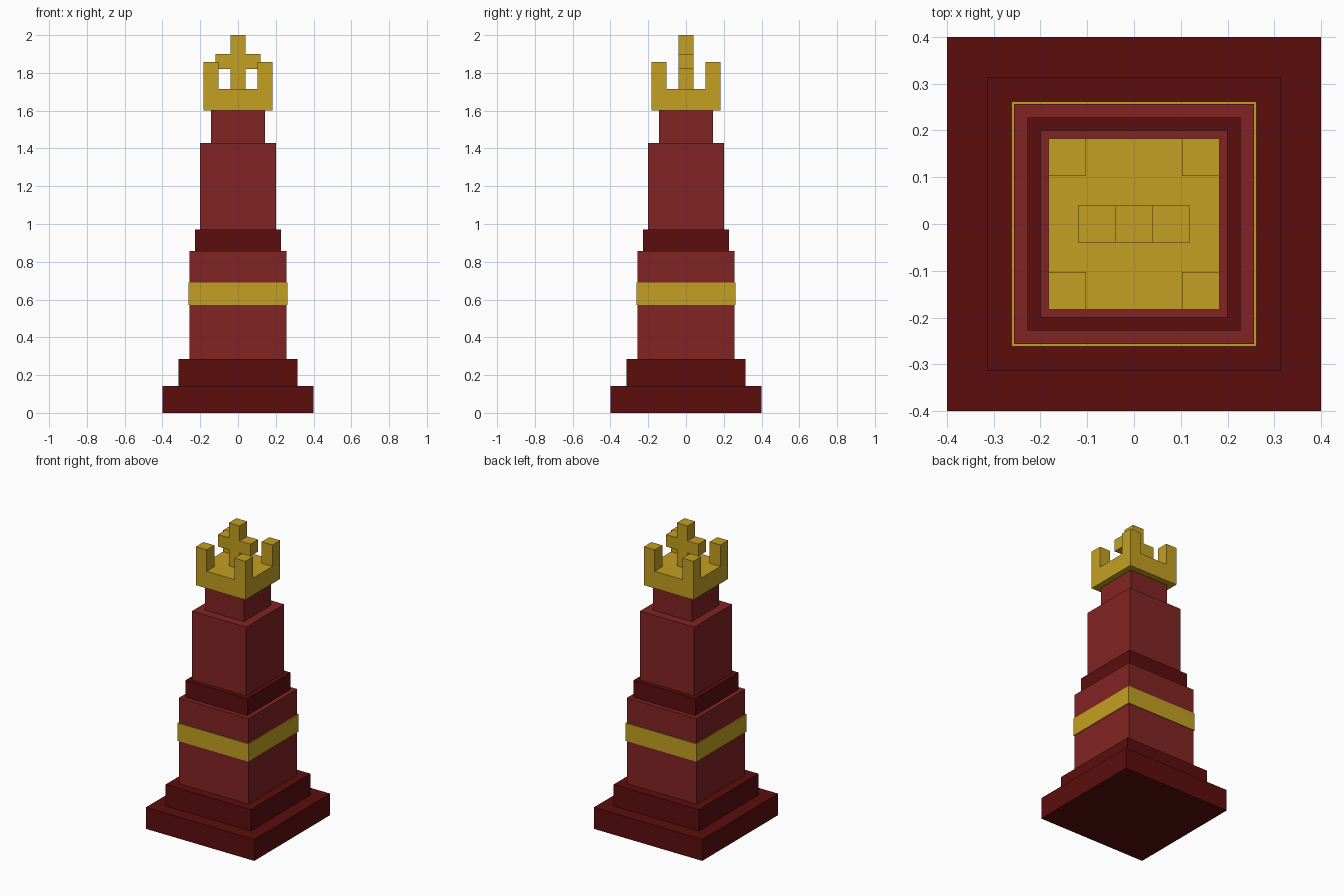
import bpy, bmesh
from mathutils import Matrix, Vector

if "Cube" in bpy.data.objects:
    bpy.data.objects.remove(bpy.data.objects["Cube"])


def material(name, rgb):
    # sRGB 0-255 to linear
    lin = [((c / 255 + 0.055) / 1.055) ** 2.4 for c in rgb]
    m = bpy.data.materials.new(name)
    m.diffuse_color = (*lin, 1)
    m.use_nodes = True
    m.node_tree.nodes["Principled BSDF"].inputs["Base Color"].default_value = m.diffuse_color
    return m


dark = material("dark red", (92, 13, 13))
red = material("red", (130, 36, 36))
gold = material("gold", (196, 160, 34))


def box(name, mat, half_x, half_y, z0, z1, x=0, y=0):
    bm = bmesh.new()
    size = Matrix.Diagonal((2 * half_x, 2 * half_y, z1 - z0, 1))
    place = Matrix.Translation(Vector((x, y, (z0 + z1) / 2)))
    bmesh.ops.create_cube(bm, size=1, matrix=place @ size)
    mesh = bpy.data.meshes.new(name)
    bm.to_mesh(mesh)
    bm.free()
    mesh.materials.append(mat)
    obj = bpy.data.objects.new(name, mesh)
    bpy.context.collection.objects.link(obj)
    return obj


# Stacked square tiers: name, colour, half width, bottom, top
tiers = [
    ("base_plinth", dark, 0.40, 0.0, 0.143),
    ("base_step", dark, 0.314, 0.143, 0.286),
    ("lower_body", red, 0.257, 0.286, 0.857),
    ("gold_band", gold, 0.262, 0.571, 0.69),
    ("collar", dark, 0.228, 0.857, 0.971),
    ("upper_body", red, 0.20, 0.971, 1.429),
    ("neck", red, 0.143, 1.429, 1.60),
    ("crown_base", gold, 0.183, 1.60, 1.714),
]
for name, mat, half, z0, z1 in tiers:
    box(name, mat, half, half, z0, z1)

# Crown corner posts
for sx in (-1, 1):
    for sy in (-1, 1):
        box("crown_post", gold, 0.04, 0.04, 1.714, 1.857, sx * 0.143, sy * 0.143)

# Cross on top: upright and two side arms
box("cross_upright", gold, 0.04, 0.04, 1.714, 2.0)
for sx in (-1, 1):
    box("cross_arm", gold, 0.04, 0.04, 1.82, 1.90, sx * 0.08)
